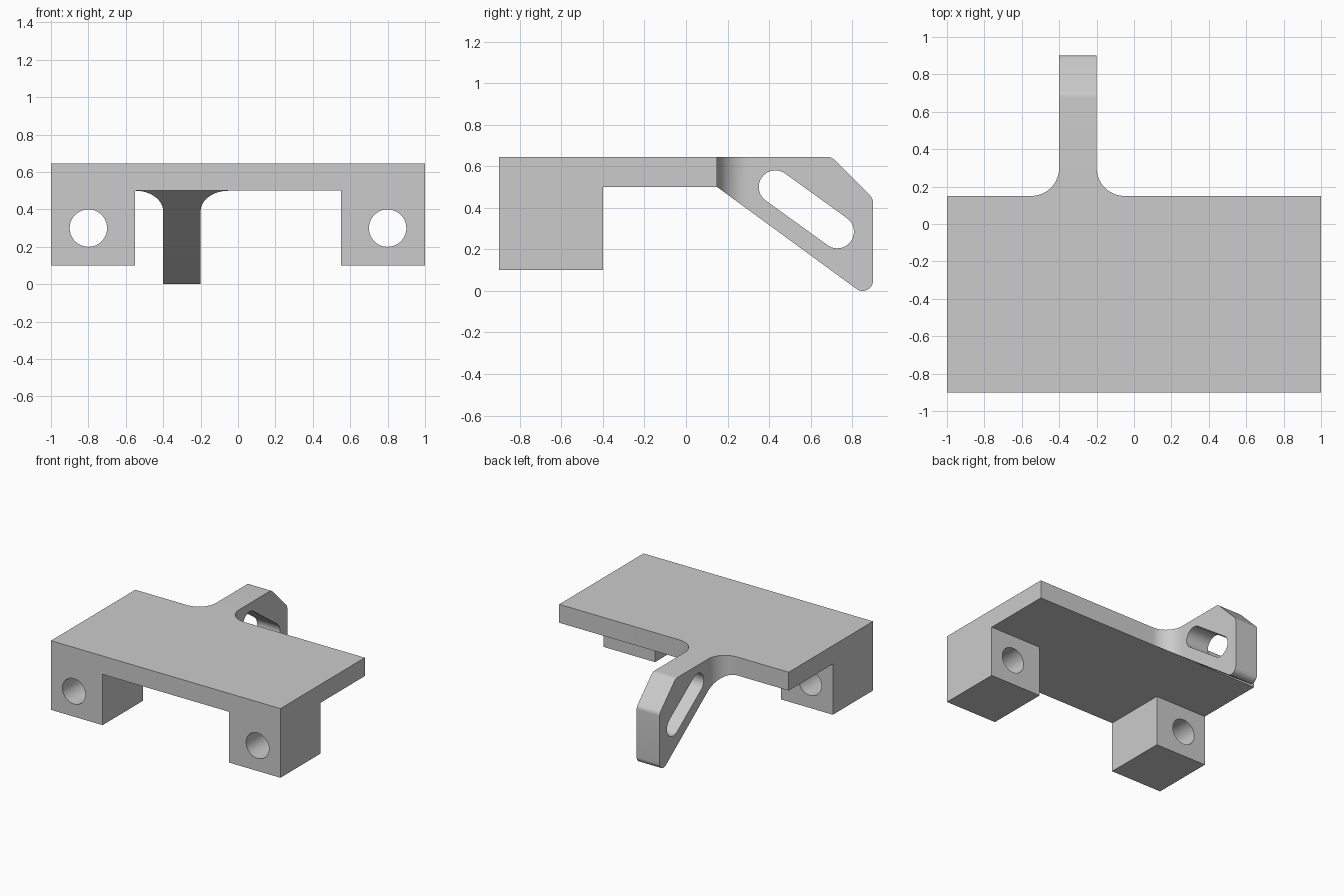
import bpy
import bmesh
from math import cos, sin, radians
from mathutils import Vector

cube = bpy.data.objects.get("Cube")
if cube:
    bpy.data.objects.remove(cube, do_unlink=True)

grey = bpy.data.materials.new("plain grey")
grey.use_nodes = True
colour = (0.6, 0.6, 0.6, 1)
grey.diffuse_color = colour
grey.node_tree.nodes["Principled BSDF"].inputs["Base Color"].default_value = colour


def arc(cx, cy, r, start, end, steps=12):
    """Points along an arc, angles in degrees."""
    angles = [radians(start + (end - start) * i / steps) for i in range(steps + 1)]
    return [(cx + r * cos(a), cy + r * sin(a)) for a in angles]


def prism(name, outline, axis, low, high):
    """Extrude a 2D outline along an axis, from low to high."""
    place = {"x": lambda u, v: (low, u, v),
             "y": lambda u, v: (u, low, v),
             "z": lambda u, v: (u, v, low)}[axis]
    bm = bmesh.new()
    face = bm.faces.new([bm.verts.new(place(u, v)) for u, v in outline])
    new = bmesh.ops.extrude_face_region(bm, geom=[face])["geom"]
    shift = Vector([high - low if a == axis else 0 for a in "xyz"])
    bmesh.ops.translate(bm, vec=shift, verts=[g for g in new if isinstance(g, bmesh.types.BMVert)])
    bmesh.ops.recalc_face_normals(bm, faces=bm.faces)
    mesh = bpy.data.meshes.new(name)
    bm.to_mesh(mesh)
    bm.free()
    mesh.materials.append(grey)
    obj = bpy.data.objects.new(name, mesh)
    bpy.context.collection.objects.link(obj)
    return obj


def combine(target, tool, operation):
    """Apply a boolean and remove the helper."""
    tool.hide_render = True
    mod = target.modifiers.new("shape", "BOOLEAN")
    mod.operation, mod.solver, mod.object = operation, "EXACT", tool
    bpy.context.view_layer.objects.active = target
    bpy.ops.object.modifier_apply(modifier=mod.name)
    bpy.data.objects.remove(tool, do_unlink=True)


TOP, UNDER, BACK = 0.645, 0.5, 0.15

# Side profile: mounting lugs, plate and sloping arm
side = [(-0.9, 0.1), (-0.4, 0.1), (-0.4, UNDER), (BACK, UNDER)]
side += arc(0.85, 0.05, 0.05, 234, 360)
side += arc(0.85, 0.424, 0.05, 0, 45, 6)
side += arc(0.679, TOP - 0.05, 0.05, 45, 90, 6)
side += [(-0.9, TOP)]
bracket = prism("bracket", side, "x", -1, 1)

# Plan outline: wide plate, narrow arm with filleted root
plan = [(-1.1, -1), (1.1, -1), (1.1, BACK)]
plan += arc(-0.05, 0.3, 0.15, 270, 180)
plan += [(-0.2, 1), (-0.4, 1)]
plan += arc(-0.55, 0.3, 0.15, 0, -90)
plan += [(-1.1, BACK)]
combine(bracket, prism("plan_cutter", plan, "z", -0.1, 0.8), "INTERSECT")

# Gap between the two lugs
gap = [(-0.55, -0.1), (0.55, -0.1), (0.55, UNDER), (-0.55, UNDER)]
combine(bracket, prism("gap_cutter", gap, "y", -1, -0.4), "DIFFERENCE")

# Bolt holes through the lugs
for x in (-0.8, 0.8):
    hole = arc(x, 0.3, 0.1, 0, 360, 48)[:-1]
    combine(bracket, prism("hole_cutter", hole, "y", -1, -0.3), "DIFFERENCE")

# Slanted slot through the arm
slot = arc(0.43, 0.5, 0.08, 54, 234, 20) + arc(0.728, 0.285, 0.08, -126, 54, 20)
combine(bracket, prism("slot_cutter", slot, "x", -0.7, 0.1), "DIFFERENCE")

bpy.ops.object.select_all(action="DESELECT")
bracket.select_set(True)
bpy.context.view_layer.objects.active = bracket
bpy.ops.object.shade_smooth_by_angle(angle=radians(30))
